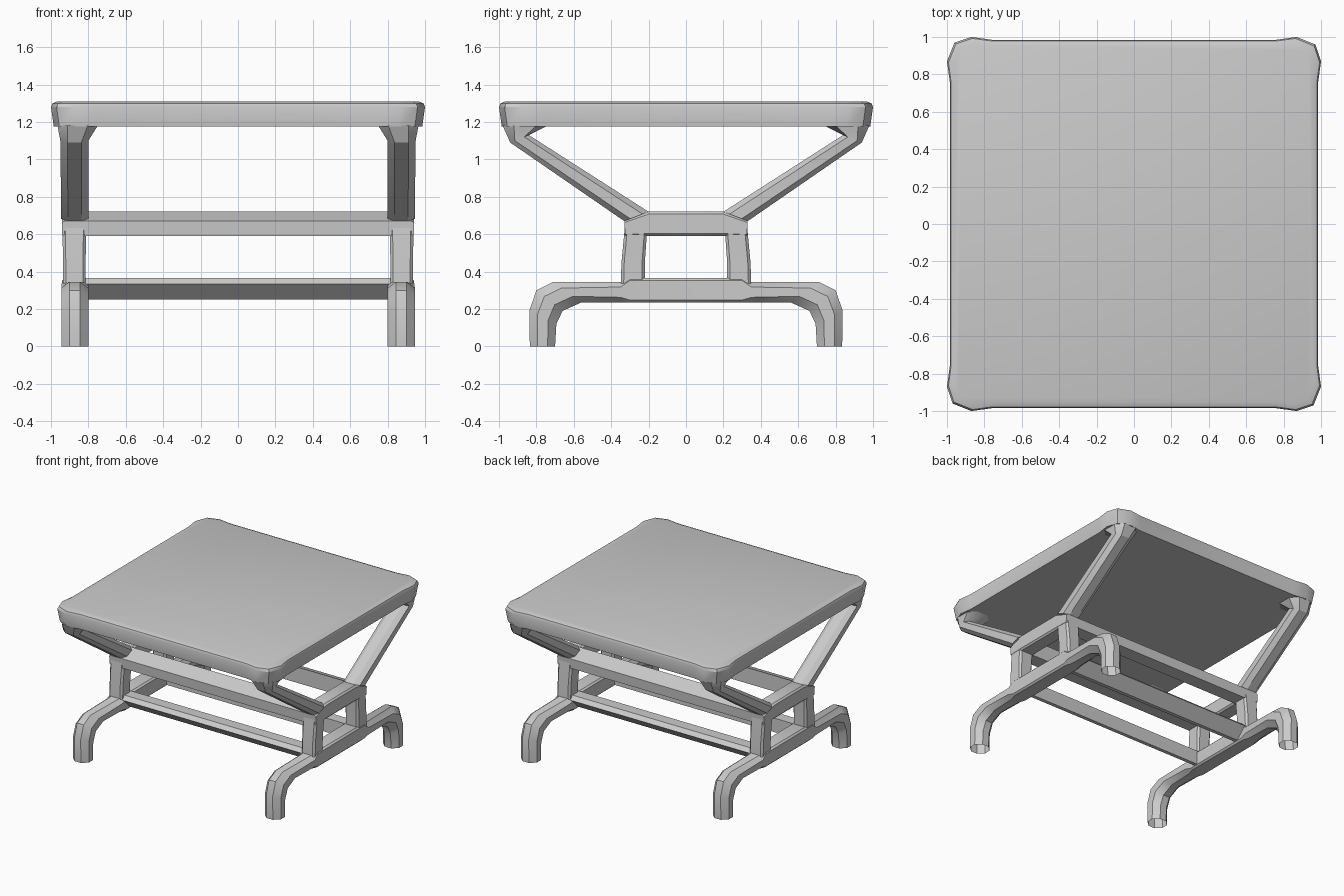
import bpy, bmesh, math

if "Cube" in bpy.data.objects:
    bpy.data.objects.remove(bpy.data.objects["Cube"])


def finish(name, rings, caps=(True, True), mirror=(True, True)):
    """Skin a list of closed rings, mirror it and shade it."""
    bm = bmesh.new()
    vr = [[bm.verts.new(p) for p in r] for r in rings]
    n = len(vr[0])
    for a, b in zip(vr, vr[1:]):
        for i in range(n):
            j = (i + 1) % n
            bm.faces.new((a[i], a[j], b[j], b[i]))
    for use, r in zip(caps, (vr[0], vr[-1])):
        if use:
            bm.faces.new(r)
    bmesh.ops.recalc_face_normals(bm, faces=bm.faces)
    me = bpy.data.meshes.new(name)
    bm.to_mesh(me)
    bm.free()
    ob = bpy.data.objects.new(name, me)
    bpy.context.collection.objects.link(ob)
    if any(mirror):
        m = ob.modifiers.new("mirror", "MIRROR")
        m.use_axis = (mirror[0], mirror[1], False)
    bpy.ops.object.select_all(action='DESELECT')
    ob.select_set(True)
    bpy.context.view_layer.objects.active = ob
    bpy.ops.object.shade_smooth_by_angle(angle=math.radians(30))
    return ob


def section(o, i, x0, x1, c):
    """Chamfered section between outer and inner (y, z) points, over x0..x1."""
    w = x1 - x0
    uv = [(c, 0), (1 - c, 0), (1, c), (1, 1 - c),
          (1 - c, 1), (c, 1), (0, 1 - c), (0, c)]
    return [(x0 + u * w, o[0] + (i[0] - o[0]) * v, o[1] + (i[1] - o[1]) * v)
            for u, v in uv]


# Cushion slab with rounded, slightly flared corners
corner = [(.985, .76), (1.0, .87), (.97, .96), (.87, 1.0), (.76, .985)]
outline = []
for k in range(4):
    ca, sa = round(math.cos(k * math.pi / 2)), round(math.sin(k * math.pi / 2))
    outline += [(x * ca - y * sa, x * sa + y * ca) for x, y in corner]
levels = [(1.175, .985), (1.28, 1.0), (1.30, .992), (1.31, .965)]
finish("seat_cushion", [[(x * s, y * s, z) for x, y in outline] for z, s in levels],
       mirror=(False, False))

# Bent legs and the foot rail, open at the floor
foot = [
    ((.835, 0), (.70, 0), .80, .945, .3),
    ((.838, .19), (.693, .12), .80, .945, .3),
    ((.80, .30), (.66, .19), .80, .945, .3),
    ((.71, .345), (.56, .235), .80, .945, .3),
    ((.35, .345), (.35, .235), .80, .945, .25),
    ((.30, .365), (.30, .235), .805, .94, .1),
    ((0, .365), (0, .235), .805, .94, .1),
]
finish("foot_rail", [section(*r) for r in foot], caps=(False, False))

# Upright posts
post = [
    ((.35, .30), (.22, .30), .815, .935, .12),
    ((.345, .45), (.22, .45), .815, .935, .12),
    ((.325, .66), (.205, .66), .81, .94, .12),
]
finish("post", [section(*r) for r in post])

# Side beam joining the posts
beam = [
    ((.33, .67), (.325, .59), .81, .94, .1),
    ((.20, .72), (.21, .59), .81, .94, .1),
    ((0, .72), (0, .59), .81, .94, .1),
]
finish("side_beam", [section(*r) for r in beam], caps=(True, False))

# Sloping arms that flare into the seat corners
arm = [
    ((.33, .67), (.20, .72), .80, .945, .25),
    ((.94, 1.09), (.84, 1.13), .80, .95, .25),
    ((.98, 1.18), (.74, 1.18), .75, .965, .25),
]
finish("seat_arm", [section(*r) for r in arm])

# Cross bars, upper and lower, front and back
bars = {
    "upper_cross_bar": [(.325, .59), (.33, .67), (.21, .72), (.21, .59)],
    "lower_cross_bar": [(.34, .335), (.31, .365), (.22, .365), (.22, .25), (.25, .25)],
}
for name, prof in bars.items():
    finish(name, [[(x, y, z) for y, z in prof] for x in (0, .85)], caps=(False, True))
